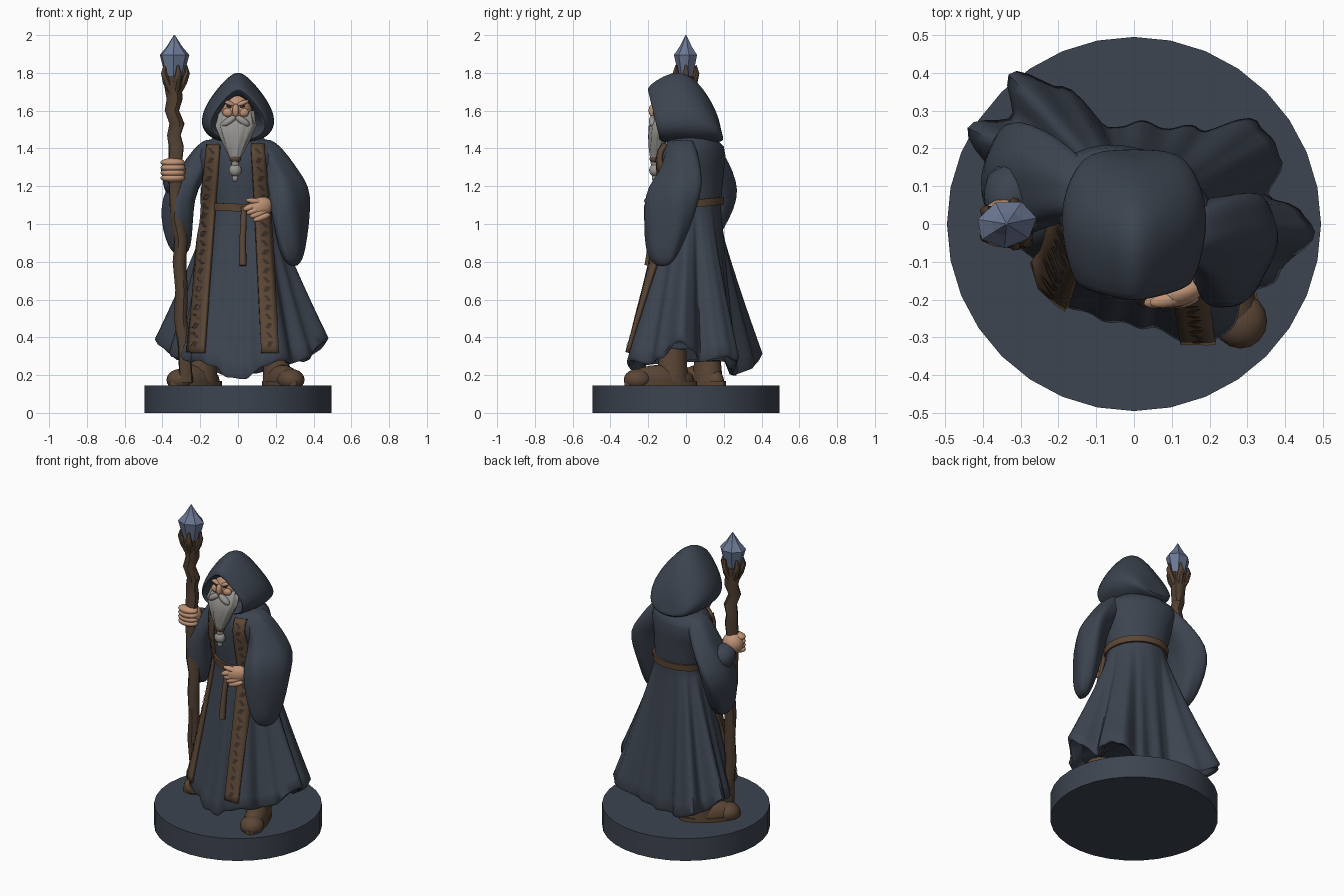
import bpy, bmesh, math
from mathutils import Vector, Matrix
from math import sin, cos, pi, radians

if "Cube" in bpy.data.objects:
    bpy.data.objects.remove(bpy.data.objects["Cube"])

def mat(name, r, g, b):
    m = bpy.data.materials.new(name)
    m.diffuse_color = (r, g, b, 1)
    m.use_nodes = True
    m.node_tree.nodes["Principled BSDF"].inputs["Base Color"].default_value = m.diffuse_color
    return m

CLOTH = mat("slate cloth", .046, .058, .080)
LEATHER = mat("brown leather", .105, .062, .036)
WOOD = mat("dark wood", .085, .053, .033)
CARVED = mat("dark carving", .045, .03, .022)
SKIN = mat("skin", .52, .29, .18)
HAIR = mat("grey hair", .31, .30, .28)
GEM = mat("blue crystal", .15, .19, .30)

def finish(bm, name, m, angle=50, sub=0):
    bmesh.ops.recalc_face_normals(bm, faces=bm.faces)
    me = bpy.data.meshes.new(name)
    bm.to_mesh(me)
    bm.free()
    me.materials.append(m)
    o = bpy.data.objects.new(name, me)
    bpy.context.collection.objects.link(o)
    if sub:
        s = o.modifiers.new("smooth", 'SUBSURF')
        s.levels = s.render_levels = sub
    if angle:
        bpy.ops.object.select_all(action='DESELECT')
        o.select_set(True)
        bpy.context.view_layer.objects.active = o
        bpy.ops.object.shade_smooth_by_angle(angle=radians(angle))
    return o

def loft(name, rings, m, angle=50, sub=0):
    bm = bmesh.new()
    vs = [[bm.verts.new(p) for p in r] for r in rings]
    n = len(vs[0])
    for a, b in zip(vs, vs[1:]):
        for i in range(n):
            j = (i + 1) % n
            bm.faces.new((a[i], a[j], b[j], b[i]))
    bm.faces.new(vs[0])
    bm.faces.new(vs[-1])
    return finish(bm, name, m, angle, sub)

def ellipse(z, cx, cy, rx, ry, yaw=0, n=20, wave=0, k=5, ph=0):
    out = []
    for i in range(n):
        t = 2 * pi * i / n
        f = 1 + wave * cos(k * t + ph)
        x, y = rx * f * cos(t), ry * f * sin(t)
        out.append((cx + x * cos(yaw) - y * sin(yaw), cy + x * sin(yaw) + y * cos(yaw), z))
    return out

def tube(name, pts, radii, m, n=10, sub=0, ref=(0, 1, 0)):
    pts = [Vector(p) for p in pts]
    rings = []
    for i, p in enumerate(pts):
        d = (pts[min(i + 1, len(pts) - 1)] - pts[max(i - 1, 0)]).normalized()
        a = d.cross(Vector(ref)).normalized()
        b = d.cross(a)
        rings.append([p + radii[i] * (a * cos(2 * pi * k / n) + b * sin(2 * pi * k / n)) for k in range(n)])
    return loft(name, rings, m, 50, sub)

def ball(name, c, s, m, rot=(0, 0, 0)):
    bm = bmesh.new()
    bmesh.ops.create_uvsphere(bm, u_segments=16, v_segments=10, radius=1)
    R = Matrix.Rotation(rot[2], 4, 'Z') @ Matrix.Rotation(rot[1], 4, 'Y') @ Matrix.Rotation(rot[0], 4, 'X')
    bm.transform(Matrix.Translation(c) @ R @ Matrix.Diagonal((*s, 1)))
    return finish(bm, name, m, 80)

# round base
loft("base", [ellipse(z, 0, 0, r, r, n=32) for z, r in ((0, .495), (.145, .495))], CLOTH, 30)

# robe surface: twisted torso ellipses blending into a lobed hem (angle, radius, height)
TORSO = [(1.1, .01, .03, .175, .15), (1.25, 0, .03, .20, .16), (1.36, 0, .035, .23, .16),
         (1.41, 0, .04, .215, .145), (1.46, 0, .04, .13, .11), (1.5, 0, .04, .08, .07)]
HEM = [(-4, .475, .40), (5, .44, .35), (12, .37, .29), (24, .42, .31), (31, .44, .32), (39, .42, .30), (55, .31, .25),
       (70, .27, .23), (88, .27, .22), (105, .26, .22), (118, .42, .26), (130, .51, .32), (139, .44, .30),
       (150, .50, .39), (165, .37, .32), (185, .31, .31), (205, .28, .29), (220, .29, .30), (240, .27, .27),
       (258, .265, .21), (278, .275, .20), (295, .34, .27), (308, .385, .30), (325, .35, .28), (340, .40, .31),
       (356, .475, .40)]
YAW = radians(-25)

def torso(t, z):
    for a, b in zip(TORSO, TORSO[1:]):
        if z <= b[0]:
            break
    f = min(max((z - a[0]) / (b[0] - a[0]), 0), 1)
    cx, cy, rx, ry = (a[i] + (b[i] - a[i]) * f for i in range(1, 5))
    x, y = rx * cos(t - YAW), ry * sin(t - YAW)
    return Vector((cx + x * cos(YAW) - y * sin(YAW), cy + x * sin(YAW) + y * cos(YAW), z))

def hem(t):
    d = (math.degrees(t) + 4) % 360 - 4
    for a, b in zip(HEM, HEM[1:]):
        if d <= b[0]:
            break
    f = .5 - .5 * cos(pi * (d - a[0]) / (b[0] - a[0]))
    r = (a[1] + (b[1] - a[1]) * f) * (1 + .02 * cos(17 * t))
    return Vector((r * cos(t), r * sin(t), a[2] + (b[2] - a[2]) * f))

def skirt(t, s):
    w, h = torso(t, 1.1), hem(t)
    p = w.lerp(h, s ** 1.15)
    p.z = w.z + (h.z - w.z) * s
    return p

def surf(t, z):
    return torso(t, z) if z >= 1.1 else skirt(t, min((1.1 - z) / (1.1 - hem(t).z), 1))

N = 144
T = [2 * pi * i / N for i in range(N)]
rings = [[torso(t, z) for t in T] for z in (1.5, 1.46, 1.435, 1.41, 1.39, 1.36, 1.3, 1.25, 1.18, 1.13)]
rings += [[skirt(t, i / 14) for t in T] for i in range(15)]
for k, dz in ((.97, -.022), (.90, -.015), (.80, .05)):
    rings.append([(h.x * k, h.y * k, h.z + dz) for h in map(hem, T)])
loft("robe", rings, CLOTH, 60)

# belt around the waist, higher at the back, with hanging tail
belt = []
for z, off in ((1.085, -.01), (1.085, .014), (1.125, .014), (1.125, -.01)):
    belt.append([torso(t, z) + Vector((cos(t) * off, sin(t) * off, .018 * sin(t))) for t in T])
loft("belt", belt, LEATHER, 40)
tube("belt_tail", [(.03, -.145, 1.09), (.03, -.165, 1.03), (.025, -.18, .92), (.025, -.2, .78)],
     [.014, .016, .017, .02], LEATHER, 8)

# ornamented trim bands down the front of the coat, lifted along the surface normal
FRONT = [radians(185 + .5 * i) for i in range(340)]

def front_point(x, z, lift):
    t = min(FRONT, key=lambda q: abs(surf(q, z).x - x))
    d = surf(t + .06, z) - surf(t - .06, z)
    return Vector((x, surf(t, z).y, z)) + Vector((d.y, -d.x, 0)).normalized() * lift

for side, x0, x1, w in (("left", -.122, -.215, .062), ("right", .10, .17, .065)):
    bm = bmesh.new()
    rows, steps = [], 30
    for i in range(steps + 1):
        f = i / steps
        x, z = x0 + (x1 - x0) * f, 1.42 - 1.10 * f
        ww = w + .022 * f
        rows.append([bm.verts.new(front_point(x + ww * k, z, .012)) for k in (-.5, -.25, 0, .25, .5)])
    for a, b in zip(rows, rows[1:]):
        for k in range(4):
            bm.faces.new((a[k], a[k + 1], b[k + 1], b[k]))
    o = finish(bm, side + "_trim_band", LEATHER, 50)
    o.modifiers.new("thickness", 'SOLIDIFY').thickness = .02
    o.modifiers["thickness"].offset = 0
    bm = bmesh.new()
    for i in range(22):
        f = (i + .5) / 22
        x, z = x0 + (x1 - x0) * f, 1.41 - 1.07 * f
        sgn = 1 if i % 2 else -1
        q = [(-.018, -.012 * sgn), (.004, -.016), (.018, .012 * sgn), (-.004, .016)]
        bm.faces.new([bm.verts.new(front_point(x + a, z + b, .026)) for a, b in q])
    finish(bm, side + "_trim_carving", CARVED, 0)

# hanging sleeves as horizontal slices (height, centre, radii)
def sleeve(name, slices, yaw):
    loft(name, [ellipse(z, x, y, a, b, yaw, 30, .05, 5, z * 9) for z, x, y, a, b in slices], CLOTH, 70, 1)

sleeve("right_sleeve", [(1.45, .13, -.01, .04, .05), (1.42, .15, -.02, .065, .075), (1.36, .19, -.02, .075, .095),
                        (1.28, .235, -.025, .08, .115), (1.2, .27, -.06, .09, .155), (1.1, .275, -.085, .09, .155),
                        (.97, .28, -.105, .075, .13), (.87, .285, -.12, .06, .10), (.81, .29, -.125, .042, .075),
                        (.775, .295, -.125, .015, .03)], radians(-28))
sleeve("left_sleeve", [(1.45, -.13, .08, .04, .05), (1.42, -.15, .09, .065, .075), (1.36, -.19, .105, .075, .10),
                       (1.28, -.235, .12, .08, .125), (1.18, -.30, .12, .085, .155), (1.08, -.32, .105, .087, .15),
                       (.97, -.32, .08, .078, .12), (.88, -.31, .065, .06, .085), (.835, -.305, .06, .03, .04)],
       radians(5))
tube("right_cuff", [(.30, -.06, 1.13), (.22, -.14, 1.11), (.165, -.175, 1.10)], [.09, .075, .055], CLOTH, 16, 1, (0, 0, 1))
tube("left_cuff", [(-.31, .13, 1.18), (-.33, .07, 1.235), (-.34, .02, 1.265)], [.08, .075, .055], CLOTH, 16, 1, (1, 0, 0))

# hands: palm, fingers, thumb
ball("left_palm", (-.343, .005, 1.285), (.066, .062, .066), SKIN)
for i in range(4):
    ball("left_finger", (-.345, -.02, 1.244 + .027 * i), (.066, .042, .024), SKIN)
ball("right_palm", (.12, -.182, 1.09), (.07, .036, .052), SKIN, (0, -.3, .3))
for i in range(4):
    ball("right_finger", (.072 + .018 * i, -.202, 1.092 - .019 * i), (.05, .02, .018), SKIN, (0, -.35, .2))
ball("right_thumb", (.09, -.2, 1.12), (.05, .02, .016), SKIN, (0, .15, .2))

# hood: teardrop sections from inside the opening, over the rim, to the back (y, bottom, top, width)
HOOD = [(-.02, 1.48, 1.65, .09), (-.12, 1.465, 1.67, .14), (-.185, 1.45, 1.69, .162), (-.203, 1.44, 1.708, .178),
        (-.185, 1.43, 1.735, .20), (-.10, 1.425, 1.785, .232), (-.01, 1.42, 1.812, .243), (.055, 1.425, 1.78, .225),
        (.095, 1.43, 1.72, .20), (.125, 1.435, 1.65, .17), (.142, 1.445, 1.57, .12), (.14, 1.47, 1.52, .05)]
rings = []
for y, z0, z1, w in HOOD:
    r = []
    for i in range(28):
        t = 2 * pi * i / 28
        z = (z0 + z1) / 2 + (z1 - z0) / 2 * cos(t)
        r.append((w * sin(t) * (.74 - .36 * cos(t)), y + .24 * (1.69 - z), z))
    rings.append(r)
loft("hood", rings, CLOTH, 60, 1)

# face
ball("head", (-.01, -.09, 1.6), (.085, .085, .11), SKIN)
ball("nose", (-.012, -.176, 1.60), (.018, .022, .036), SKIN)
for s in (-1, 1):
    ball("brow", (-.012 + s * .036, -.163, 1.64), (.036, .016, .012), SKIN, (0, -s * .4, 0))
    ball("eye", (-.012 + s * .034, -.164, 1.622), (.016, .008, .006), CARVED, (0, -s * .3, 0))
    ball("cheek", (-.012 + s * .04, -.153, 1.59), (.03, .022, .025), SKIN)
    ball("moustache", (-.012 + s * .036, -.175, 1.545), (.045, .022, .02), HAIR, (0, s * .6, 0))

# beard with a bound tip
BEARD = [(1.60, -.01, -.10, .09, .045), (1.56, -.01, -.125, .095, .05), (1.52, -.01, -.14, .105, .055),
         (1.46, -.012, -.15, .08, .05), (1.41, -.013, -.155, .058, .042), (1.37, -.014, -.16, .038, .032),
         (1.335, -.015, -.165, .022, .022), (1.31, -.015, -.165, .02, .02)]
loft("beard", [ellipse(*b, 0, 36, .07, 11, i * .5) for i, b in enumerate(BEARD)], HAIR, 70)
ball("beard_ring", (-.014, -.165, 1.345), (.03, .028, .024), LEATHER)
ball("beard_knot", (-.015, -.165, 1.285), (.034, .03, .034), HAIR)
ball("beard_tip", (-.015, -.165, 1.245), (.016, .016, .022), HAIR)

# gnarled staff with claw and crystal
STAFF = [(.16, -.275, -.04, .036), (.35, -.285, -.035, .032), (.5, -.302, -.03, .035), (.65, -.297, -.03, .033),
         (.8, -.31, -.02, .036), (.92, -.303, -.02, .034), (1.02, -.323, -.01, .038), (1.15, -.33, 0, .036),
         (1.3, -.335, 0, .036), (1.41, -.325, 0, .04), (1.47, -.337, .008, .036), (1.53, -.32, 0, .04),
         (1.6, -.347, -.008, .038), (1.66, -.333, .005, .042), (1.72, -.34, 0, .046), (1.78, -.337, 0, .055)]
loft("staff", [ellipse(z, x, y, r, r * .95, 0, 10, .08, 3, z * 6) for z, x, y, r in STAFF], WOOD, 40)
for i in range(5):
    a = 2 * pi * i / 5
    tube("staff_claw", [(-.337 + cos(a) * r, sin(a) * r * .85, z) for r, z in
                        ((.02, 1.70), (.05, 1.755), (.068, 1.80), (.062, 1.84))],
         [.022, .022, .016, .006], WOOD, 7, 0, (-sin(a), cos(a), 0))
loft("crystal", [ellipse(z, -.337, 0, r, r * .78, .2, 7) for z, r in
                 ((1.77, .045), (1.82, .06), (1.895, .081), (1.94, .042), (2.0, .003))], GEM, 0)

# shoes: sole, upper, toe cap and ankle along a heel-to-toe line
for side, heel, toe in (("right", (.18, -.01), (.28, -.255)), ("left", (-.15, .15), (-.305, .005))):
    h, t = Vector((*heel, 0)), Vector((*toe, 0))
    yaw = math.atan2(t.y - h.y, t.x - h.x)
    mid, L = (h + t) / 2, (t - h).length / 2
    loft(side + "_sole", [ellipse(z, mid.x, mid.y, L + .075, .075, yaw, 20) for z in (.14, .168)], LEATHER, 40)
    ball(side + "_upper", (mid.x, mid.y, .17), (L + .06, .07, .085), LEATHER, (0, 0, yaw))
    ball(side + "_toe_cap", (t.x, t.y, .175), (.075, .072, .058), LEATHER, (0, 0, yaw))
    a = h.lerp(t, .25)
    loft(side + "_ankle", [ellipse(z, a.x, a.y, r, r * .85, yaw, 16) for z, r in
                           ((.15, .085), (.22, .082), (.26, .078), (.34, .075))], LEATHER, 50)
